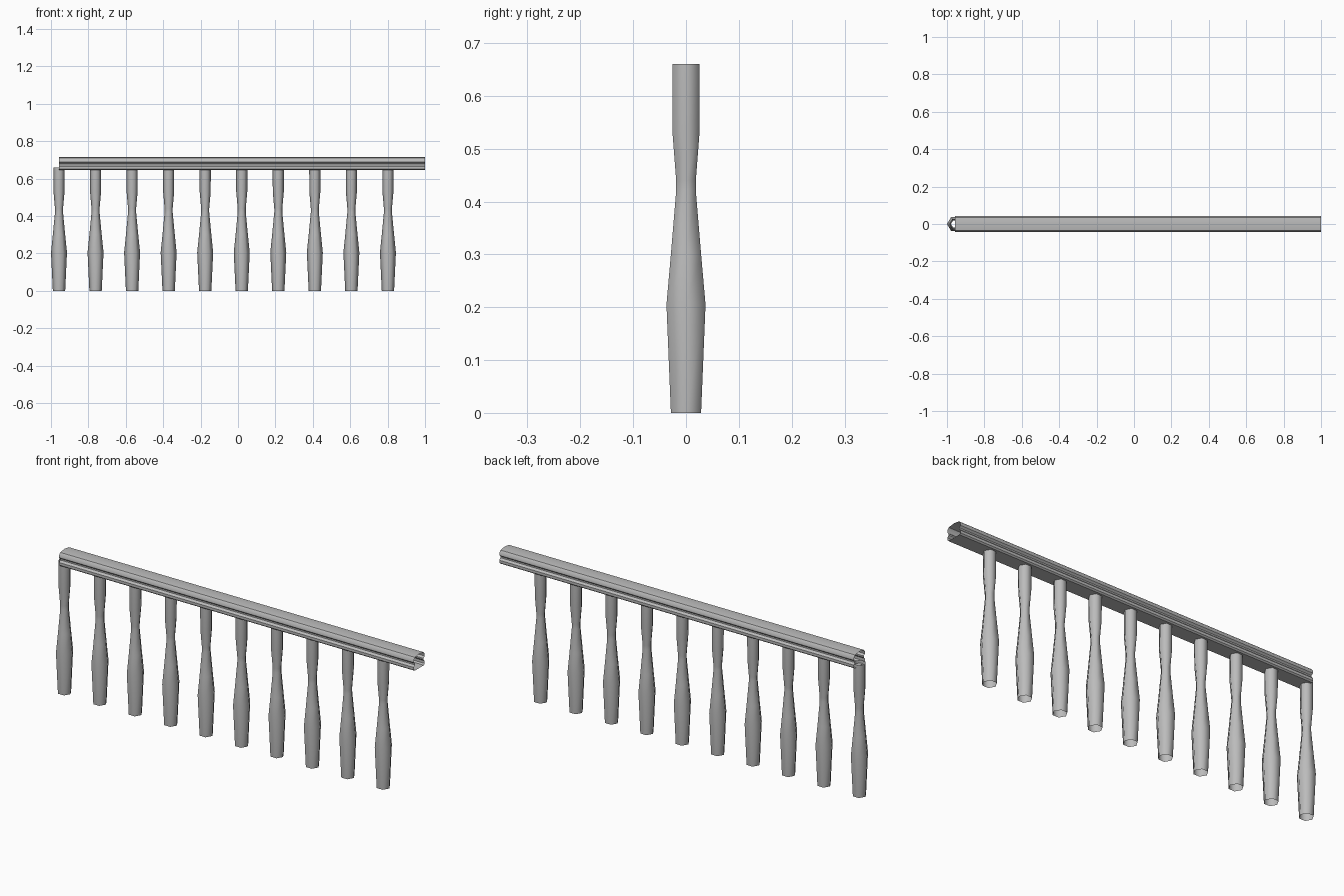
import bpy
import bmesh
from math import cos, sin, pi, radians

cube = bpy.data.objects.get("Cube")
if cube:
    bpy.data.objects.remove(cube)

grey = bpy.data.materials.new("plain_grey")
grey.use_nodes = True
colour = (0.5, 0.5, 0.5, 1)
grey.diffuse_color = colour
grey.node_tree.nodes["Principled BSDF"].inputs["Base Color"].default_value = colour


def loft(name, rings, smooth_angle):
    """Skin closed rings of points into an open-ended tube."""
    bm = bmesh.new()
    loops = [[bm.verts.new(p) for p in ring] for ring in rings]
    for a, b in zip(loops, loops[1:]):
        for i in range(len(a)):
            j = (i + 1) % len(a)
            bm.faces.new((a[i], a[j], b[j], b[i]))
    bmesh.ops.recalc_face_normals(bm, faces=bm.faces)
    mesh = bpy.data.meshes.new(name)
    bm.to_mesh(mesh)
    bm.free()
    mesh.materials.append(grey)
    obj = bpy.data.objects.new(name, mesh)
    bpy.context.collection.objects.link(obj)
    bpy.ops.object.select_all(action='DESELECT')
    obj.select_set(True)
    bpy.context.view_layer.objects.active = obj
    bpy.ops.object.shade_smooth_by_angle(angle=radians(smooth_angle))
    return obj


# Balusters: open hexagonal turned posts (radius, height)
profile = [(0.033, 0), (0.0427, 0.205), (0.033, 0.3), (0.0215, 0.42),
           (0.0215, 0.44), (0.0295, 0.53), (0.03, 0.66)]
SIDES, COUNT = 6, 10
START, STEP = -0.957, 0.1954
rings = [[(r * cos(2 * pi * k / SIDES), r * sin(2 * pi * k / SIDES), z)
          for k in range(SIDES)] for r, z in profile]
first = loft("baluster_1", rings, 65)
first.location.x = START
for n in range(1, COUNT):
    post = first.copy()
    post.name = f"baluster_{n + 1}"
    post.location.x = START + n * STEP
    bpy.context.collection.objects.link(post)

# Handrail: hollow moulding with a groove along both sides (y, z)
half = [(0.036, 0.645), (0.043, 0.651), (0.043, 0.664), (0.034, 0.673),
        (0.034, 0.68), (0.043, 0.688), (0.042, 0.701), (0.034, 0.711)]
section = half + [(0, 0.716)] + [(-y, z) for y, z in reversed(half)]
loft("handrail", [[(x, y, z) for y, z in section] for x in (START, 1.0)], 40)
